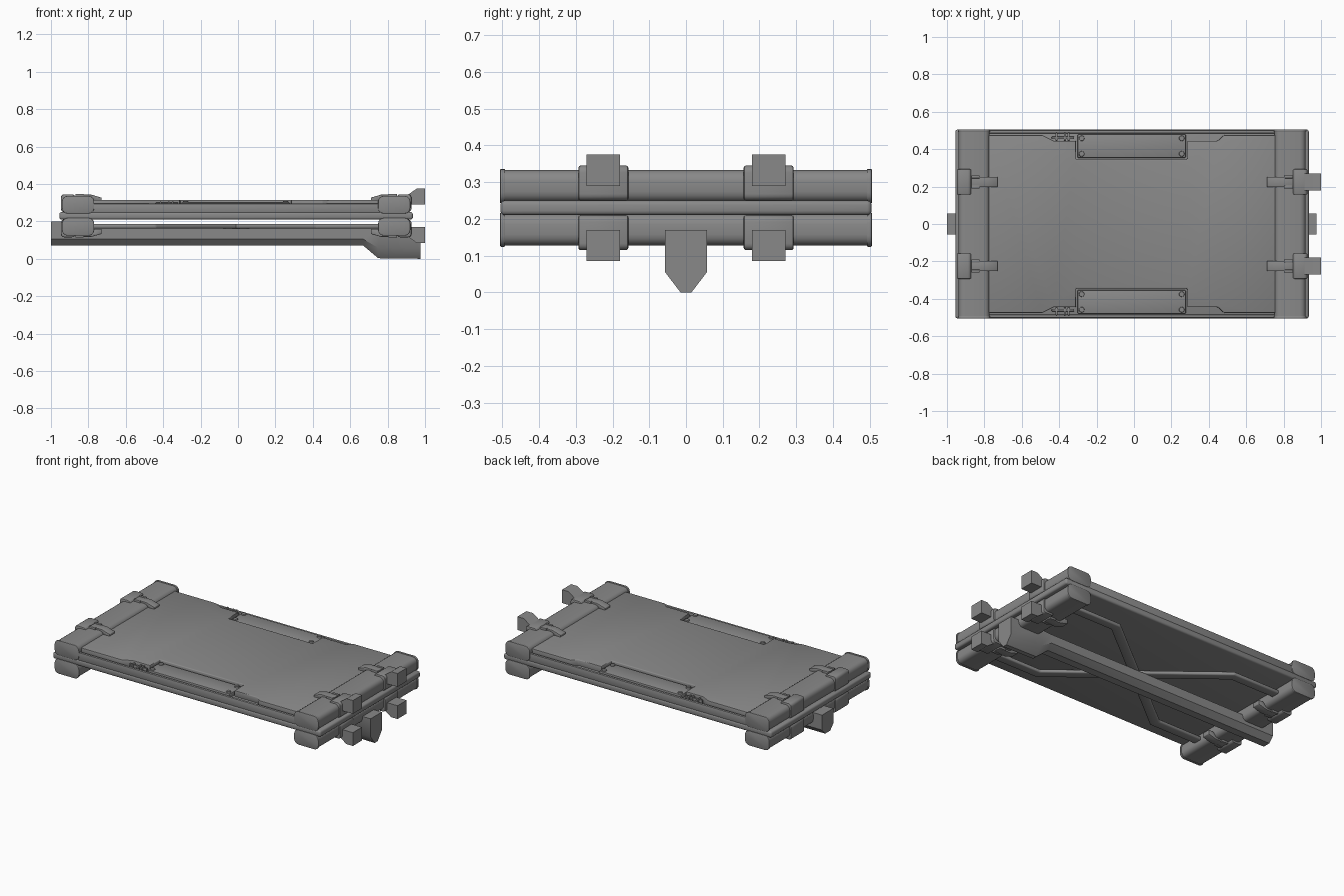
import bpy, bmesh, math
from mathutils import Vector

cube = bpy.data.objects.get("Cube")
if cube:
    bpy.data.objects.remove(cube, do_unlink=True)

steel = bpy.data.materials.new("steel grey")
steel.use_nodes = True
GREY = (0.25, 0.25, 0.25, 1)
steel.diffuse_color = GREY
steel.node_tree.nodes["Principled BSDF"].inputs["Base Color"].default_value = GREY

CX = -0.01          # middle of the frame along its length


def finish(name, bm, bevel=0, segments=2):
    """Bevel the sharp edges, then turn the bmesh into a shaded object."""
    bmesh.ops.recalc_face_normals(bm, faces=bm.faces)
    if bevel:
        sharp = [e for e in bm.edges if len(e.link_faces) == 2
                 and e.calc_face_angle() > math.radians(30)]
        bmesh.ops.bevel(bm, geom=sharp, offset=bevel, segments=segments,
                        profile=0.5, affect='EDGES', clamp_overlap=True)
    mesh = bpy.data.meshes.new(name)
    bm.to_mesh(mesh)
    bm.free()
    mesh.materials.append(steel)
    ob = bpy.data.objects.new(name, mesh)
    bpy.context.collection.objects.link(ob)
    bpy.ops.object.select_all(action='DESELECT')
    ob.select_set(True)
    bpy.context.view_layer.objects.active = ob
    bpy.ops.object.shade_smooth_by_angle(angle=math.radians(40))
    return ob


def prism(name, profile, lo, hi, axis='y', bevel=0, segments=2):
    """Extrude an outline: (x, z) along y, or (x, y) along z."""
    bm = bmesh.new()
    rings = [[bm.verts.new((a, t, b) if axis == 'y' else (a, b, t))
              for a, b in profile] for t in (lo, hi)]
    n = len(profile)
    bm.faces.new(rings[0])
    bm.faces.new(rings[1][::-1])
    for i in range(n):
        j = (i + 1) % n
        bm.faces.new((rings[0][i], rings[0][j], rings[1][j], rings[1][i]))
    return finish(name, bm, bevel, segments)


def box(name, x, y, z, bevel=0, segments=2):
    outline = [(x[0], z[0]), (x[1], z[0]), (x[1], z[1]), (x[0], z[1])]
    return prism(name, outline, *sorted(y), 'y', bevel, segments)


def rounded(x0, x1, z0, z1, r, steps=4):
    """Rectangle outline with rounded corners."""
    pts = []
    for k, (x, z) in enumerate([(x1 - r, z1 - r), (x0 + r, z1 - r),
                                (x0 + r, z0 + r), (x1 - r, z0 + r)]):
        for i in range(steps + 1):
            a = math.pi / 2 * (k + i / steps)
            pts.append((x + r * math.cos(a), z + r * math.sin(a)))
    return pts


def flip(z, up):
    """Mirror a height about the middle of the flange."""
    return z if up else 0.46 - z


# Flange plate with a rounded rim
box("flange", (CX - 0.945, CX + 0.945), (-0.505, 0.505), (0.21, 0.25), 0.012, 3)

# Upper deck: low ledge, and a raised plate notched for the side panels
box("deck_ledge", (-0.79, 0.77), (-0.495, 0.495), (0.245, 0.278), 0.006)
side = [(-0.78, 0.475), (-0.49, 0.475), (-0.43, 0.445), (-0.31, 0.445),
        (-0.31, 0.345), (0.285, 0.345), (0.285, 0.445), (0.45, 0.445),
        (0.48, 0.475), (0.76, 0.475)]
outline = side + [(x, -y) for x, y in reversed(side)]
prism("deck_plate", outline, 0.27, 0.315, 'z', 0.006)

for s, where in ((-1, "front"), (1, "back")):
    box(where + "_edge_rail", (-0.78, 0.76), (s * 0.485, s * 0.502), (0.245, 0.295), 0.004)
    # Recessed panel with corner bolts
    box(where + "_side_panel", (-0.302, 0.277), (s * 0.353, s * 0.48), (0.27, 0.303), 0.006)
    for x in (-0.28, 0.255):
        for y in (0.375, 0.458):
            bm = bmesh.new()
            bmesh.ops.create_cone(bm, cap_ends=True, segments=12, radius1=0.016,
                                  radius2=0.013, depth=0.012)
            bmesh.ops.translate(bm, verts=bm.verts, vec=(x, s * y, 0.304))
            finish(where + "_panel_bolt", bm)
    # Little latch beside the panel
    for x in (-0.42, -0.375, -0.355):
        box(where + "_latch_rib", (x, x + 0.011), (s * 0.445, s * 0.488), (0.27, 0.305), 0.002)
    box(where + "_latch_bar", (-0.44, -0.32), (s * 0.455, s * 0.467), (0.27, 0.3), 0.002)

# End beams above and below the flange, with lipped caps, clamps and straps
for e, end in ((-1, "right"), (1, "left")):
    mid = CX + e * 0.845
    for up in (True, False):
        label = ("upper_" if up else "lower_") + end
        z0, z1 = sorted((flip(0.245, up), flip(0.333, up)))
        prism(label + "_beam", rounded(mid - 0.083, mid + 0.083, z0, z1, 0.03), -0.5, 0.5)
        cap = rounded(mid - 0.086, mid + 0.086, z0 - 0.003, z1 + 0.003, 0.03)
        for s in (-1, 1):
            prism(label + "_beam_cap", cap, *sorted((s * 0.492, s * 0.506)), bevel=0.003)

            # Clamp band round the beam
            c = s * 0.225
            b0, b1 = sorted((flip(0.25, up), flip(0.345, up)))
            outer = mid + e * 0.092
            inner = mid + e * 0.015
            xs = sorted((outer, inner))
            prism(label + "_clamp", rounded(xs[0], xs[1], b0, b1, 0.018),
                  c - 0.068, c + 0.068, bevel=0.006)
            # Strap over the beam, hooked down onto the deck
            tip = mid - e * 0.125
            drop = mid - e * 0.09
            strap = [(inner, 0.325), (inner, 0.343), (drop + e * 0.02, 0.343),
                     (tip, 0.327), (tip, 0.3), (drop, 0.3), (drop + e * 0.02, 0.325)]
            prism(label + "_strap", [(x, flip(z, up)) for x, z in strap],
                  c - 0.027, c + 0.027, bevel=0.003)
            for d in (-0.027, 0.027):
                xs = sorted((inner, inner - e * 0.045))
                zs = sorted((flip(0.32, up), flip(0.346, up)))
                box(label + "_strap_lug", xs, (c + d - 0.008, c + d + 0.008), zs, 0.003)
            # Flared hooks on the coupling end
            if e > 0:
                hook = [(0.87, 0.335), (0.905, 0.34), (0.955, 0.375),
                        (1.0, 0.375), (1.0, 0.29), (0.9, 0.29)]
                prism(label + "_hook", [(x, flip(z, up)) for x, z in hook],
                      c - 0.046, c + 0.046)

# Crossed underside braces: straight at the ends, diagonal in the middle
for s in (-1, 1):
    path = [(-0.8, -0.35), (-0.45, -0.35), (0.43, 0.35), (0.78, 0.35)]
    pts = [Vector((x, s * y)) for x, y in path]
    left, right = [], []
    for i, p in enumerate(pts):
        a = (p - pts[max(i - 1, 0)]).normalized()
        b = (pts[min(i + 1, 3)] - p).normalized()
        t = (a + b).normalized()
        n = Vector((-t.y, t.x)) * 0.03 / max(t.dot(a), t.dot(b))
        left.append(tuple(p + n))
        right.append(tuple(p - n))
    prism("cross_brace", left + right[::-1], 0.162, 0.186, 'z', 0.009, 3)

# Keel beam: chamfered section, deeper at the coupling end
bm = bmesh.new()
rings = []
for x, top, bottom, chamfer in ((-1, 0.2, 0.07, 0.035), (-0.93, 0.2, 0.07, 0.035),
                                (-0.92, 0.163, 0.07, 0.035), (0.67, 0.163, 0.07, 0.035),
                                (0.75, 0.168, 0.003, 0.055), (0.975, 0.17, 0, 0.055)):
    w = 0.015 if chamfer > 0.05 else 0.025
    section = [(0.057, top), (0.057, bottom + chamfer), (w, bottom),
               (-w, bottom), (-0.057, bottom + chamfer), (-0.057, top)]
    rings.append([bm.verts.new((x, y, z)) for y, z in section])
for a, b in zip(rings, rings[1:]):
    for i in range(6):
        j = (i + 1) % 6
        bm.faces.new((a[i], a[j], b[j], b[i]))
bm.faces.new(rings[0])
bm.faces.new(rings[-1][::-1])
finish("keel_beam", bm)
